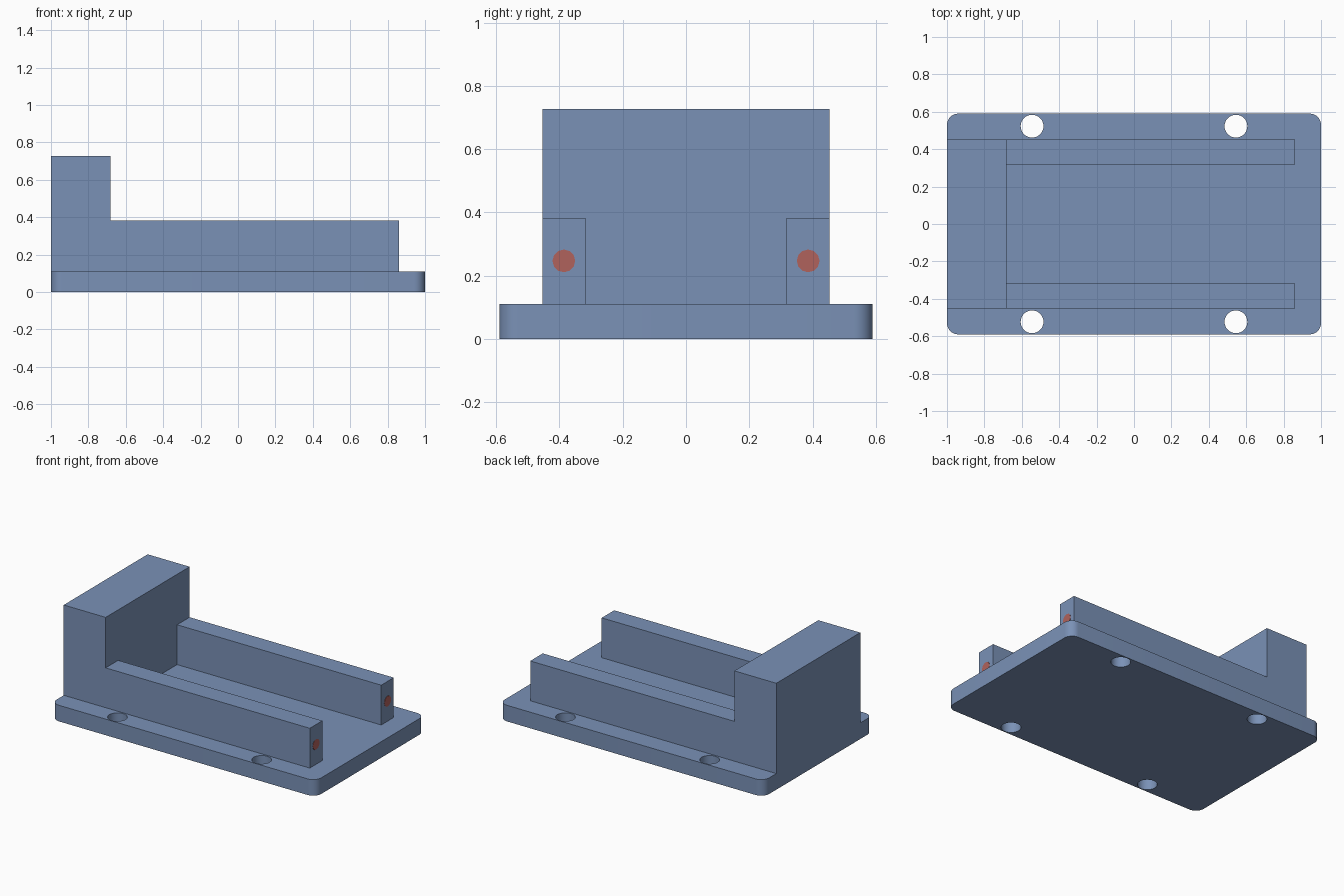
import bpy, bmesh, math
from mathutils import Matrix

if "Cube" in bpy.data.objects:
    bpy.data.objects.remove(bpy.data.objects["Cube"])


def material(name, rgb):
    m = bpy.data.materials.new(name)
    m.diffuse_color = (*rgb, 1)
    m.use_nodes = True
    m.node_tree.nodes["Principled BSDF"].inputs["Base Color"].default_value = m.diffuse_color
    return m


BLUE = material("steel blue", (0.195, 0.285, 0.470))
RED = material("muted red", (0.434, 0.122, 0.107))


def finish(name, bm, mat):
    bmesh.ops.recalc_face_normals(bm, faces=bm.faces)
    me = bpy.data.meshes.new(name)
    bm.to_mesh(me)
    bm.free()
    me.materials.append(mat)
    ob = bpy.data.objects.new(name, me)
    bpy.context.collection.objects.link(ob)
    return ob


def prism(name, points, direction, mat):
    """Extrude a flat outline along a direction."""
    bm = bmesh.new()
    face = bm.faces.new([bm.verts.new(p) for p in points])
    ext = bmesh.ops.extrude_face_region(bm, geom=[face], use_keep_orig=True)
    verts = [v for v in ext["geom"] if isinstance(v, bmesh.types.BMVert)]
    bmesh.ops.translate(bm, verts=verts, vec=direction)
    return finish(name, bm, mat)


def cylinder(name, r, depth, matrix, sides, mat):
    bm = bmesh.new()
    bmesh.ops.create_cone(bm, cap_ends=True, segments=sides, radius1=r,
                          radius2=r, depth=depth, matrix=matrix)
    return finish(name, bm, mat)


def boolean(ob, other, op):
    mod = ob.modifiers.new(op, 'BOOLEAN')
    mod.operation, mod.solver, mod.object = op, 'EXACT', other
    bpy.context.view_layer.objects.active = ob
    bpy.ops.object.modifier_apply(modifier=mod.name)
    bpy.data.objects.remove(other)


# Base plate with rounded corners
W, D, R, T = 1.0, 0.59, 0.06, 0.11
outline = []
for i, (sx, sy) in enumerate([(1, 1), (-1, 1), (-1, -1), (1, -1)]):
    for k in range(9):
        a = math.radians(90 * i + 90 * k / 8)
        outline.append((sx * (W - R) + R * math.cos(a),
                        sy * (D - R) + R * math.sin(a), 0))
body = prism("bracket_body", outline, (0, 0, T), BLUE)

# Four through holes
for x in (-0.545, 0.545):
    for y in (-0.523, 0.523):
        hole = cylinder("hole_cutter", 0.061, 0.5,
                        Matrix.Translation((x, y, 0)), 32, BLUE)
        boolean(body, hole, 'DIFFERENCE')

# End block and side rails: an L profile with a channel cut out
H, RAIL, BLOCK, END, Y = 0.727, 0.382, -0.683, 0.86, 0.453
profile = [(-1, T), (END, T), (END, RAIL), (BLOCK, RAIL), (BLOCK, H), (-1, H)]
upper = prism("upper", [(x, -Y, z) for x, z in profile], (0, 2 * Y, 0), BLUE)
slot = [(BLOCK, -0.318, 0), (1.2, -0.318, 0), (1.2, 0.318, 0), (BLOCK, 0.318, 0)]
boolean(upper, prism("slot_cutter", slot, (0, 0, 1), BLUE), 'DIFFERENCE')
boolean(body, upper, 'UNION')

# Smooth only the rounded corners and hole walls
bpy.ops.object.select_all(action='DESELECT')
body.select_set(True)
bpy.context.view_layer.objects.active = body
bpy.ops.object.shade_smooth_by_angle(angle=math.radians(30))

# Red marks on the rail ends
for side, y in (("front", -0.386), ("back", 0.386)):
    m = Matrix.Translation((END + 0.0005, y, 0.247)) @ Matrix.Rotation(math.pi / 2, 4, 'Y')
    cylinder(side + "_rail_mark", 0.036, 0.003, m, 12, RED)
